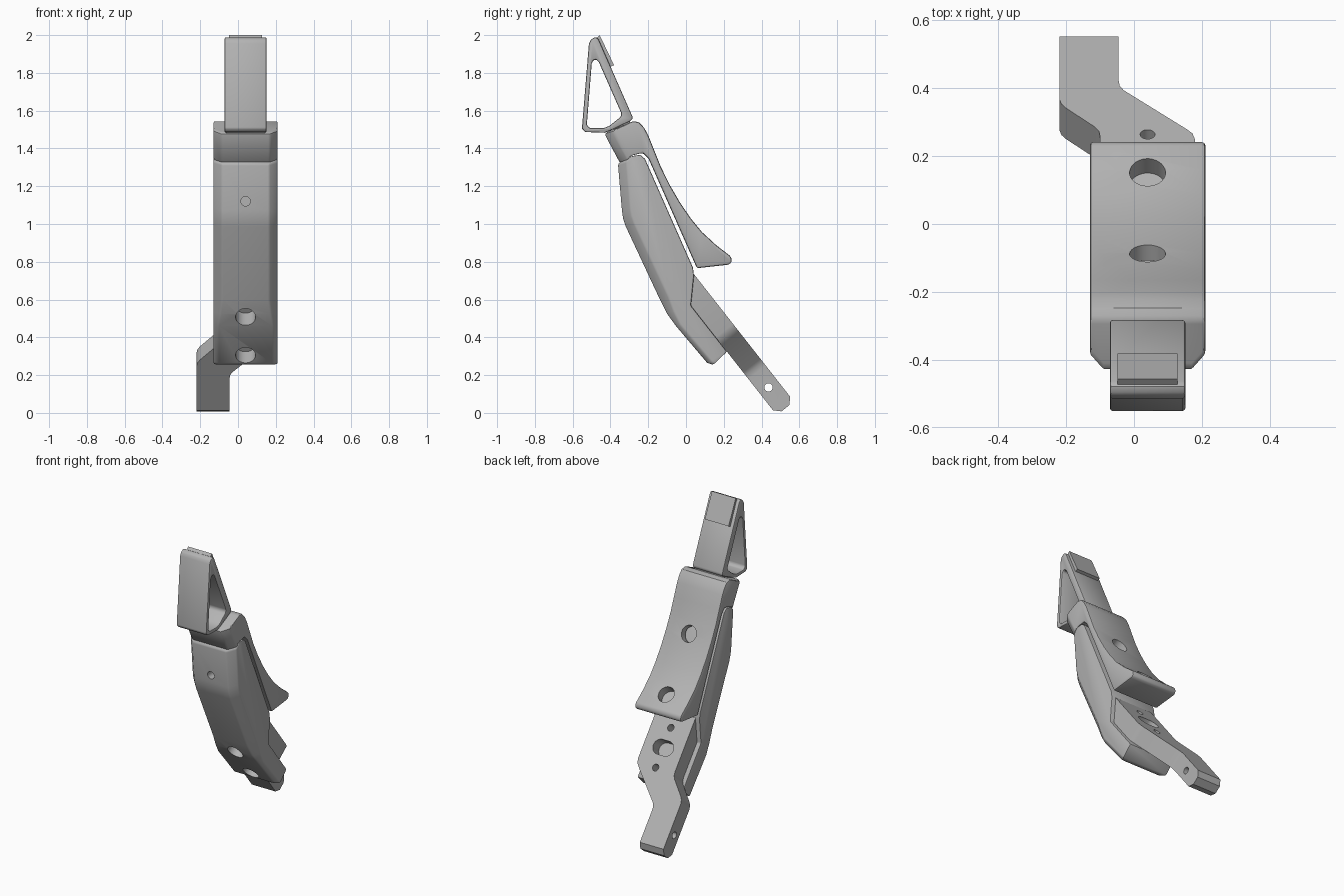
import bpy, bmesh
from math import cos, sin, pi, radians
from mathutils import Matrix, Vector

if "Cube" in bpy.data.objects:
    bpy.data.objects.remove(bpy.data.objects["Cube"])

grey = bpy.data.materials.new("plain_grey")
grey.use_nodes = True
grey.diffuse_color = (0.45, 0.45, 0.45, 1)
grey.node_tree.nodes["Principled BSDF"].inputs["Base Color"].default_value = grey.diffuse_color

MID = 0.04                                  # centre plane of the grip
ALONG = Vector((0, 0.6175, -0.7866))        # direction down the arm
OUT = Vector((0, 0.7866, 0.6175))           # out of the arm's back face
ARM_TOP = Vector((0, 0.048, 0.727))


def make(name, bm):
    bmesh.ops.remove_doubles(bm, verts=bm.verts, dist=1e-5)
    bmesh.ops.recalc_face_normals(bm, faces=bm.faces)
    mesh = bpy.data.meshes.new(name)
    bm.to_mesh(mesh)
    bm.free()
    mesh.materials.append(grey)
    ob = bpy.data.objects.new(name, mesh)
    bpy.context.collection.objects.link(ob)
    return ob


def loft(name, rings):
    """Skin a stack of equal rings and cap both ends."""
    bm = bmesh.new()
    loops = [[bm.verts.new(p) for p in ring] for ring in rings]
    n = len(loops[0])
    for a, b in zip(loops, loops[1:]):
        for i in range(n):
            j = (i + 1) % n
            bm.faces.new((a[i], a[j], b[j], b[i]))
    bm.faces.new(loops[0])
    bm.faces.new(loops[-1])
    return make(name, bm)


def slab(name, pts, half, shift=(0, 0), cham=0):
    """Side profile (y, z, chamfer weight) extruded across x."""
    pts = [(*p, 0)[:3] for p in pts]
    def side(s):
        return [(MID + s * half, y + k * shift[0], z + k * shift[1]) for y, z, k in pts]
    def full(s):
        return [(MID + s * (half - cham * k), y, z) for y, z, k in pts]
    rings = [side(-1), full(-1), full(1), side(1)] if cham else [side(-1), side(1)]
    return loft(name, rings)


def apply(ob, kind, **props):
    mod = ob.modifiers.new(kind, kind)
    for key, val in props.items():
        setattr(mod, key, val)
    bpy.context.view_layer.objects.active = ob
    bpy.ops.object.modifier_apply(modifier=mod.name)


def soften(ob, width, segments=2):
    apply(ob, "BEVEL", width=width, segments=segments, limit_method="ANGLE", angle_limit=radians(35))


def cut(ob, cutter):
    apply(ob, "BOOLEAN", operation="DIFFERENCE", object=cutter, solver="EXACT")
    bpy.data.objects.remove(cutter)


def bore(ob, start, end, radius, stretch=0):
    """Round (or slotted along x) hole between two points."""
    start, end = Vector(start), Vector(end)
    axis = (end - start).normalized()
    u = Vector((0, 1, 0)) if abs(axis.x) > 0.9 else Vector((1, 0, 0))
    v = axis.cross(u)
    ring = []
    for i in range(32):
        a = 2 * pi * (i + 0.5) / 32
        ring.append(u * (radius * cos(a) + stretch * (1 if cos(a) > 0 else -1)) + v * radius * sin(a))
    cut(ob, loft("cutter", [[start + p for p in ring], [end + p for p in ring]]))


def on_arm(s, t, x=MID):
    return ARM_TOP + ALONG * s + OUT * t + Vector((x, 0, 0))


def finish(ob):
    bpy.ops.object.select_all(action="DESELECT")
    ob.select_set(True)
    bpy.context.view_layer.objects.active = ob
    bpy.ops.object.shade_smooth_by_angle(angle=radians(30))


# Front cover with chamfered front edges
cover = slab("front_cover", [
    (-0.333, 1.345, 1), (-0.36, 1.316, 1), (-0.339, 1.07, 1), (-0.333, 1.03, 1),
    (-0.318, 0.985, 1), (-0.138, 0.6, 1), (-0.1, 0.525, 0.8), (-0.053, 0.46, 0.5),
    (0.112, 0.265, 0.5), (0.143, 0.255, 0.2), (0.217, 0.324), (0.026, 0.568),
    (0.042, 0.727), (0.037, 0.769), (-0.217, 1.345), (-0.243, 1.367)],
    0.17, (0.045, 0.015), 0.045)
soften(cover, 0.008)
bore(cover, (MID, -0.5, 1.12), (MID, -0.25, 1.12), 0.025)
for s in (0.09, 0.35):
    bore(cover, on_arm(s, -0.5), on_arm(s, -0.14), 0.053)
    bore(cover, on_arm(s, -0.3), on_arm(s, 0.1), 0.02)
finish(cover)

# Rear grip with a flared, curved back
grip = slab("rear_grip", [
    (-0.41, 1.49, 1), (-0.432, 1.478, 1), (-0.349, 1.322, 1), (-0.314, 1.355, 0.6),
    (-0.23, 1.377), (-0.198, 1.345), (0.058, 0.766), (0.228, 0.785), (0.243, 0.801),
    (0.238, 0.828), (0.16, 0.888), (0.085, 0.957), (0.025, 1.03), (-0.032, 1.114),
    (-0.085, 1.205), (-0.132, 1.3), (-0.166, 1.385), (-0.2, 1.47), (-0.222, 1.51),
    (-0.248, 1.538), (-0.28, 1.545)],
    0.17, (0.045, 0.015), 0.04)
soften(grip, 0.01)
for y, z, ny, nz in ((0.15, 0.895, 0.66, 0.75), (-0.09, 1.21, 0.87, 0.49)):
    bore(grip, (MID, y + ny * 0.15, z + nz * 0.15), (MID, y - ny * 0.06, z - nz * 0.06), 0.053)
finish(grip)

# Cranked lower arm: plan outline (x, distance down the arm)
plan = [(-0.1, -0.1), (0.18, -0.1), (0.18, 0.325), (0.172, 0.355), (0.155, 0.375),
        (-0.03, 0.56), (-0.042, 0.58), (-0.045, 0.605), (-0.045, 0.848), (-0.22, 0.848),
        (-0.22, 0.52), (-0.214, 0.495), (-0.2, 0.475), (-0.115, 0.385), (-0.103, 0.365),
        (-0.1, 0.34)]
arm = loft("lower_arm", [[on_arm(s, t, x) for x, s in plan] for t in (-0.116, 0)])
bm = bmesh.new()
bm.from_mesh(arm.data)
tip = [e for e in bm.edges if abs(e.verts[0].co.x - e.verts[1].co.x) > 0.05
       and all((v.co - ARM_TOP).dot(ALONG) > 0.84 for v in e.verts)]
bmesh.ops.bevel(bm, geom=tip, offset=0.032, segments=1, affect="EDGES")
bm.to_mesh(arm.data)
bm.free()
for s in (0.09, 0.35):
    bore(arm, on_arm(s, -0.3), on_arm(s, 0.1), 0.022)
bore(arm, on_arm(0.22, 0.1), on_arm(0.22, -0.08), 0.048, 0.025)
bore(arm, on_arm(0.706, -0.06, -0.4), on_arm(0.706, -0.06, 0.3), 0.022)
finish(arm)

# Triangular top loop
loop = slab("top_loop", [
    (-0.551, 1.505), (-0.514, 1.955), (-0.502, 1.978), (-0.478, 1.99), (-0.463, 1.978),
    (-0.284, 1.57), (-0.283, 1.555), (-0.295, 1.545), (-0.395, 1.497), (-0.43, 1.483),
    (-0.535, 1.487)], 0.111)
opening = slab("cutter", [
    (-0.525, 1.525), (-0.499, 1.85), (-0.49, 1.867), (-0.476, 1.871), (-0.462, 1.858),
    (-0.342, 1.585), (-0.346, 1.567), (-0.405, 1.52), (-0.435, 1.508), (-0.51, 1.508)], 0.3)
cut(loop, opening)
soften(loop, 0.008)
finish(loop)

# Raised pad on the back of the loop, and the neck below it
pad = slab("loop_pad", [(-0.485, 1.975), (-0.457, 2.0), (-0.381, 1.841), (-0.412, 1.828)], 0.088)
finish(pad)
neck = slab("loop_neck", [(-0.39, 1.47), (-0.385, 1.51), (-0.3, 1.55), (-0.29, 1.52)], 0.1)
finish(neck)
